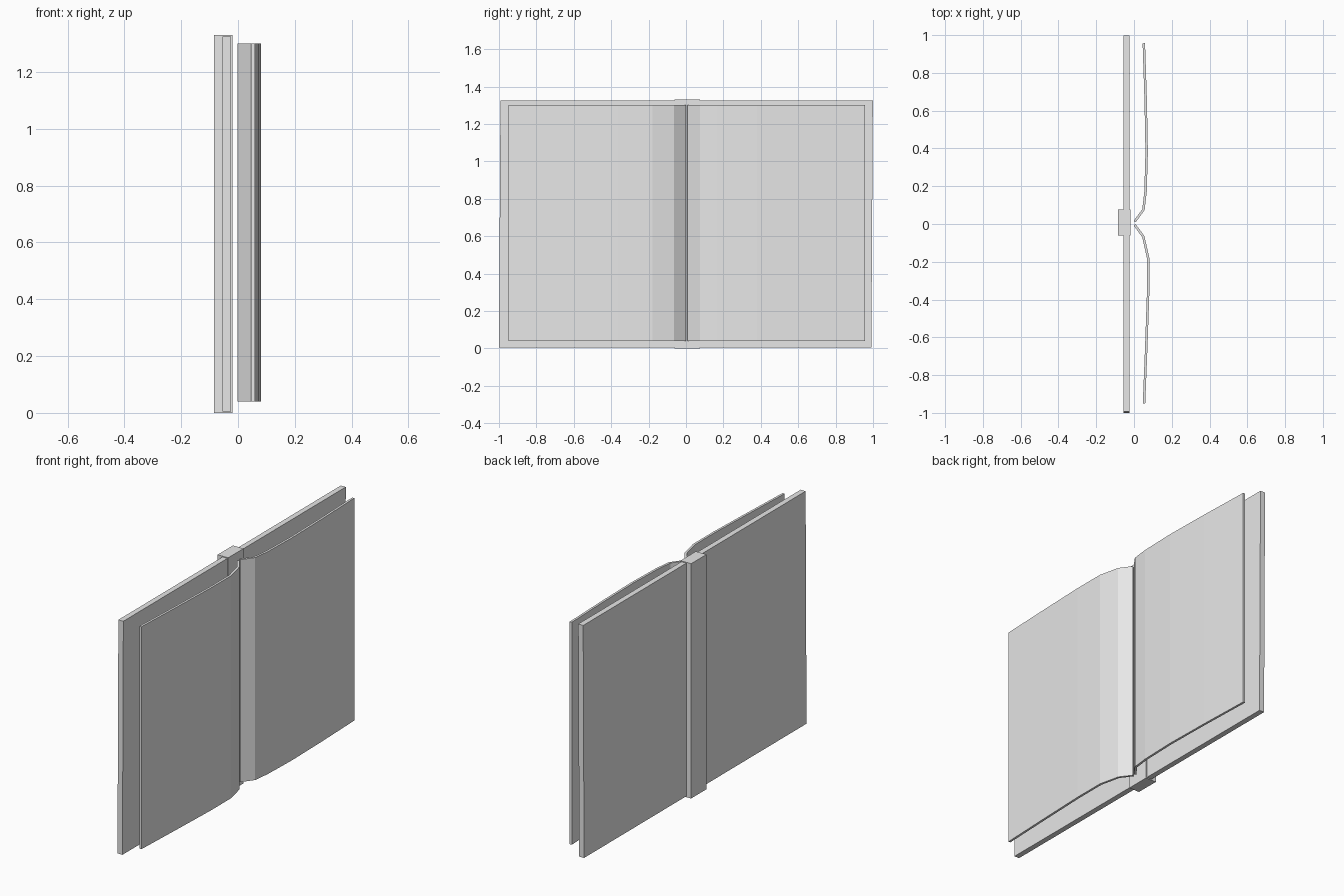
import bpy
from mathutils import Vector

if "Cube" in bpy.data.objects:
    bpy.data.objects.remove(bpy.data.objects["Cube"])

grey = bpy.data.materials.new("plain grey")
grey.diffuse_color = (0.8, 0.8, 0.8, 1)
grey.use_nodes = True
grey.node_tree.nodes["Principled BSDF"].inputs["Base Color"].default_value = grey.diffuse_color


def extrude_outline(name, outline, z0, z1, shear=0.0):
    """Prism from a counter-clockwise xy outline; shear leans the top along y."""
    n = len(outline)
    verts = [(x, y, z0) for x, y in outline] + [(x, y + shear, z1) for x, y in outline]
    faces = [tuple(reversed(range(n))), tuple(range(n, 2 * n))]
    faces += [(i, (i + 1) % n, (i + 1) % n + n, i + n) for i in range(n)]
    mesh = bpy.data.meshes.new(name)
    mesh.from_pydata(verts, [], faces)
    mesh.materials.append(grey)
    obj = bpy.data.objects.new(name, mesh)
    bpy.context.collection.objects.link(obj)
    return obj


def box(x0, x1, y0, y1):
    return [(x0, y0), (x1, y0), (x1, y1), (x0, y1)]


def thicken(path, t):
    """Closed outline around a centre line, offset half of t to each side."""
    pts = [Vector(p) for p in path]
    right, left = [], []
    for i, p in enumerate(pts):
        d = (pts[min(i + 1, len(pts) - 1)] - pts[max(i - 1, 0)]).normalized()
        off = Vector((d.y, -d.x)) * t / 2
        right.append(tuple(p + off))
        left.append(tuple(p - off))
    return right + left[::-1]


# Open cover and the spine block around its middle
extrude_outline("cover_board", box(-0.055, -0.024, -1.0, 0.991), 0.005, 1.325, 0.008)
extrude_outline("spine", box(-0.085, -0.019, -0.061, 0.076), 0.0, 1.33)

# Two bowed page sheets meeting at the crease, listed towards +y
back_page = [(0.003, 0.012), (0.050, 0.076), (0.061, 0.17), (0.067, 0.38),
             (0.062, 0.65), (0.052, 0.957)]
front_page = [(0.053, -0.95), (0.065, -0.65), (0.075, -0.36), (0.075, -0.18),
              (0.049, -0.066), (0.003, -0.004)]
extrude_outline("back_page", thicken(back_page, 0.013), 0.04, 1.30)
extrude_outline("front_page", thicken(front_page, 0.013), 0.04, 1.30)
